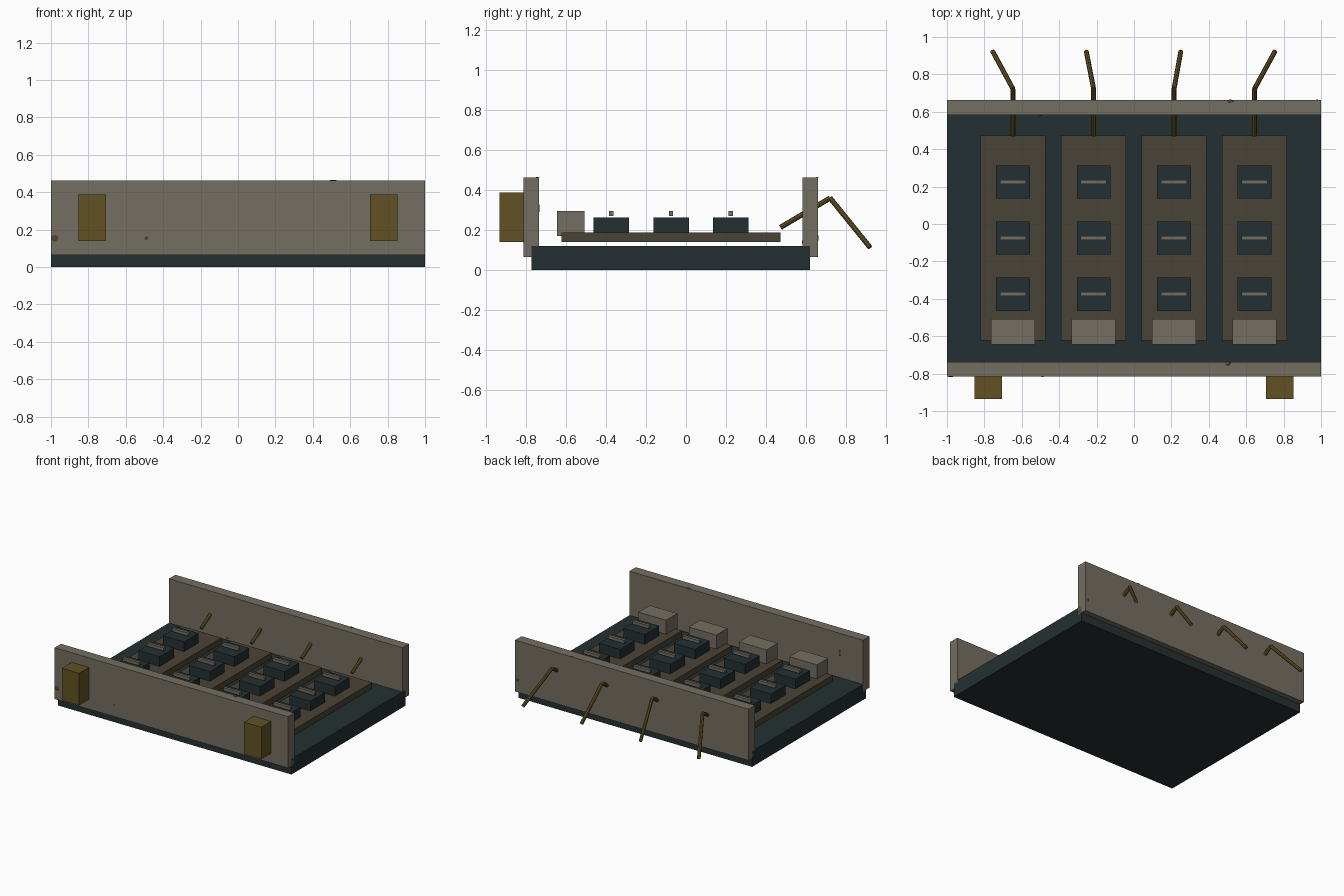
import bpy, bmesh
from mathutils import Vector, Matrix

if "Cube" in bpy.data.objects:
    bpy.data.objects.remove(bpy.data.objects["Cube"])


def mat(name, r, g, b):
    lin = lambda c: ((c / 255 + 0.055) / 1.055) ** 2.4 if c > 10 else c / 255 / 12.92
    m = bpy.data.materials.new(name)
    m.diffuse_color = (lin(r), lin(g), lin(b), 1)
    m.use_nodes = True
    m.node_tree.nodes["Principled BSDF"].inputs["Base Color"].default_value = m.diffuse_color
    return m


GREY = mat("worn grey metal", 117, 110, 98)
TEAL = mat("dark teal", 36, 48, 50)
BROWN = mat("dark brown board", 74, 67, 54)
BRASS = mat("dull brass", 98, 81, 34)
RUST = mat("rust", 80, 70, 56)


def finish(name, bm, m):
    bmesh.ops.recalc_face_normals(bm, faces=bm.faces)
    me = bpy.data.meshes.new(name)
    bm.to_mesh(me)
    bm.free()
    me.materials.append(m)
    ob = bpy.data.objects.new(name, me)
    bpy.context.collection.objects.link(ob)
    return ob


def box(name, x, y, z, m):
    """Box from (min, max) pairs."""
    bm = bmesh.new()
    size = Vector((x[1] - x[0], y[1] - y[0], z[1] - z[0]))
    mid = Vector((sum(x), sum(y), sum(z))) / 2
    bmesh.ops.create_cube(bm, size=1, matrix=Matrix.Translation(mid) @ Matrix.Diagonal((*size, 1)))
    return finish(name, bm, m)


def rods(name, points, radius, m):
    """Straight round rods joining successive points."""
    bm = bmesh.new()
    for a, b in zip(points, points[1:]):
        a, b = Vector(a), Vector(b)
        d = b - a
        rot = d.to_track_quat('Z', 'Y').to_matrix().to_4x4()
        bmesh.ops.create_cone(bm, cap_ends=True, segments=8, radius1=radius, radius2=radius,
                              depth=d.length, matrix=Matrix.Translation((a + b) / 2) @ rot)
    return finish(name, bm, m)


def spot(name, pos, size):
    """Small flattened lump of rust."""
    bm = bmesh.new()
    bmesh.ops.create_icosphere(bm, subdivisions=1, radius=1,
                               matrix=Matrix.Translation(pos) @ Matrix.Diagonal((*size, 1)))
    return finish(name, bm, RUST)


# tray and end panels
box("base_tray", (-1, 1), (-0.775, 0.62), (0, 0.12), TEAL)
box("front_panel", (-1, 1), (-0.815, -0.737), (0.065, 0.462), GREY)
box("back_panel", (-1, 1), (0.583, 0.662), (0.065, 0.462), GREY)

# front handles
for s in (-1, 1):
    cx = 0.78 * s
    box("handle", (cx - 0.074, cx + 0.074), (-0.935, -0.815), (0.14, 0.388), BRASS)

# four boards, each with a connector, three chips and a cable
for cx, end in ((-0.647, -0.755), (-0.216, -0.255), (0.214, 0.25), (0.644, 0.753)):
    box("board", (cx - 0.173, cx + 0.173), (-0.624, 0.474), (0.14, 0.187), BROWN)
    box("connector", (cx - 0.118, cx + 0.118), (-0.645, -0.508), (0.17, 0.296), GREY)
    for cy in (-0.375, -0.075, 0.225):
        box("chip", (cx - 0.09, cx + 0.09), (cy - 0.089, cy + 0.089), (0.187, 0.262), TEAL)
        box("chip_bar", (cx - 0.07, cx + 0.07), (cy - 0.011, cy + 0.011), (0.271, 0.295), GREY)
    rods("cable", [(cx, 0.473, 0.213), (cx, 0.722, 0.36), (end, 0.922, 0.113)], 0.013, BRASS)

# rust spots on the panels
spot("rust_spot", (-0.98, -0.814, 0.155), (0.022, 0.004, 0.022))
spot("rust_spot", (-0.49, -0.814, 0.155), (0.011, 0.004, 0.011))
spot("rust_spot", (0.98, 0.661, 0.16), (0.015, 0.004, 0.018))
spot("rust_spot", (0.50, -0.745, 0.462), (0.018, 0.014, 0.003))
spot("rust_spot", (0.515, 0.657, 0.462), (0.02, 0.009, 0.003))
spot("rust_spot", (-0.8, -0.738, 0.31), (0.008, 0.004, 0.035))
spot("rust_spot", (-0.5, 0.584, 0.14), (0.011, 0.004, 0.011))
